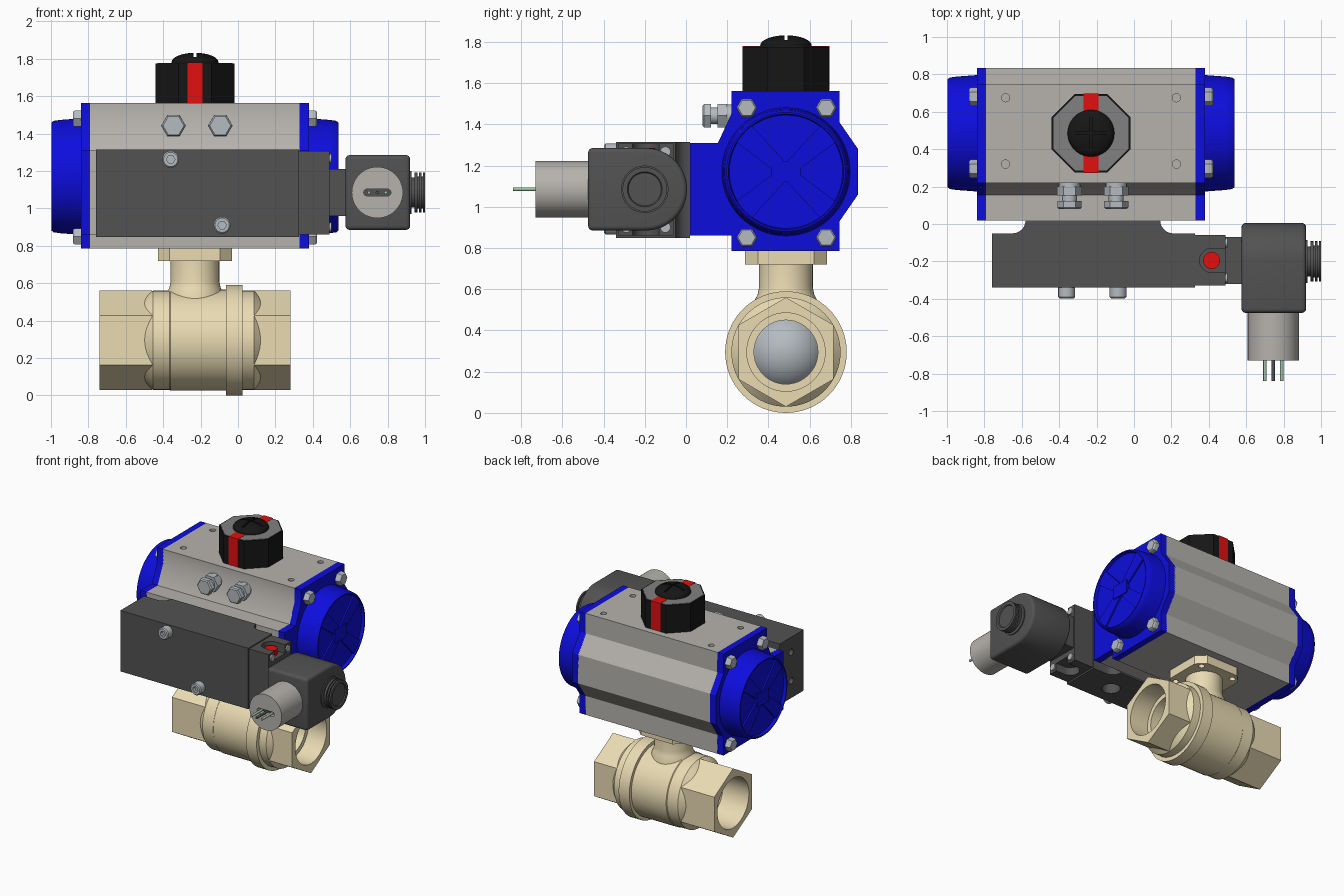
import bpy, bmesh
from math import sin, cos, pi, radians

if "Cube" in bpy.data.objects:
    bpy.data.objects.remove(bpy.data.objects["Cube"])


def mat(name, *rgb):
    m = bpy.data.materials.new(name)
    m.diffuse_color = (*rgb, 1)
    m.use_nodes = True
    m.node_tree.nodes["Principled BSDF"].inputs["Base Color"].default_value = m.diffuse_color
    return m


BRASS = mat("brass", .82, .71, .45)
ALU = mat("aluminium", .47, .45, .42)
BLUE = mat("blue", .004, .004, .72)
DARK = mat("dark_grey", .085, .085, .085)
SILVER = mat("silver", .46, .50, .53)
BLACK = mat("black", .008, .008, .008)
RED = mat("red", .75, .005, .005)
GREY = mat("mid_grey", .22, .22, .22)
PIN = mat("pin_green", .35, .55, .38)


def place(axis, u, v, t):
    return {'x': (t, u, v), 'y': (u, t, v), 'z': (u, v, t)}[axis]


def make(name, bm, m):
    bmesh.ops.remove_doubles(bm, verts=bm.verts, dist=1e-5)
    bmesh.ops.recalc_face_normals(bm, faces=bm.faces)
    me = bpy.data.meshes.new(name)
    bm.to_mesh(me)
    bm.free()
    ob = bpy.data.objects.new(name, me)
    bpy.context.collection.objects.link(ob)
    if m:
        me.materials.append(m)
    return ob


def prism(name, pts, axis, a, b, m=None):
    """Extrude a 2D outline along an axis from a to b."""
    bm = bmesh.new()
    lo, hi = ([bm.verts.new(place(axis, u, v, t)) for u, v in pts] for t in (a, b))
    bm.faces.new(lo)
    bm.faces.new(hi)
    n = len(pts)
    for i in range(n):
        j = (i + 1) % n
        bm.faces.new((lo[i], lo[j], hi[j], hi[i]))
    return make(name, bm, m)


def box(name, x, y, z, m=None):
    return prism(name, [(x[0], y[0]), (x[1], y[0]), (x[1], y[1]), (x[0], y[1])], 'z', *z, m)


def lathe(name, prof, axis, c, m=None, seg=48, phase=0.0):
    """Revolve (position, radius) points about an axis through c; ends are closed on the axis."""
    bm = bmesh.new()
    prof = [(prof[0][0], 0)] + prof + [(prof[-1][0], 0)]
    rings = [[bm.verts.new(place(axis, c[0] + r * cos(phase + 2 * pi * i / seg),
                                 c[1] + r * sin(phase + 2 * pi * i / seg), t))
              for i in range(seg)] for t, r in prof]
    for p, q in zip(rings, rings[1:]):
        for i in range(seg):
            j = (i + 1) % seg
            bm.faces.new((p[i], p[j], q[j], q[i]))
    return make(name, bm, m)


def rod(name, axis, c, a, b, r, m=None, seg=32, phase=0.0):
    return lathe(name, [(a, r), (b, r)], axis, c, m, seg, phase)


def apply(ob, mod):
    bpy.context.view_layer.objects.active = ob
    bpy.ops.object.modifier_apply(modifier=mod.name)


def cut(ob, *cutters):
    for c in cutters:
        mod = ob.modifiers.new("cut", 'BOOLEAN')
        mod.operation, mod.solver, mod.object = 'DIFFERENCE', 'EXACT', c
        apply(ob, mod)
        bpy.data.objects.remove(c)


def arc(cx, cy, r, a, b, n=10):
    return [(cx + r * cos(radians(a + (b - a) * i / n)), cy + r * sin(radians(a + (b - a) * i / n)))
            for i in range(n + 1)]


CX, CY, VZ, AZ = -.23, .485, .295, 1.17

# ball valve: round body, hexagonal ports, ball
body = lathe("valve_body", [(-.505, .225), (-.455, .265), (-.365, .265), (-.36, .27), (-.065, .27), (-.065, .295),
                            (.025, .295), (.025, .265), (.085, .265), (.125, .225)], 'x', (CY, VZ), BRASS, 64)
cut(body, rod("bore", 'x', (CY, VZ), -.8, .4, .155, seg=48))
for s, side in ((-1, "left"), (1, "right")):
    port = lathe("valve_port_" + side, [(CX + s * .51, .265), (CX + s * .23, .265)], 'x', (CY, VZ), BRASS, 6, pi / 6)
    cut(port, lathe("bore", [(CX + s * .6, .19), (CX + s * .29, .19), (CX + s * .27, .155), (CX + s * .1, .155)],
                    'x', (CY, VZ)))
lathe("valve_ball", [(CX - .2 * cos(pi * i / 20), .2 * sin(pi * i / 20)) for i in range(21)], 'x', (CY, VZ), SILVER)
lathe("valve_neck", [(.45, .155), (.55, .15), (.575, .137), (.61, .13), (.73, .13)], 'z', (CX, CY), BRASS)
k, h = .135, .198
plate = prism("valve_flange", [(CX + x, CY + y) for x, y in
              ((h, -k), (h, k), (k, h), (-k, h), (-h, k), (-h, -k), (-k, -h), (k, -h))], 'z', .72, .785, BRASS)
cut(plate, *[rod("hole", 'z', (CX + a * .14, CY + b * .14), .7, .76, .022, seg=16) for a in (-1, 1) for b in (-1, 1)])

# actuator housing and end plates share one outline
outline = [(.22, .785), (.745, .785), (.745, .93), (.835, 1.06), (.835, 1.28), (.745, 1.41), (.745, 1.563),
           (.22, 1.563), (.22, 1.45), (.155, 1.31), (.02, 1.31), (.02, .86), (.22, .86)]
housing = prism("actuator_housing", outline, 'x', CX - .56, CX + .56, ALU)
cut(housing, *[rod("hole", 'z', (CX + s * .457, y), 1.545, 1.6, .022, seg=20) for s in (-1, 1) for y in (.32, .675)])
for s, side in ((-1, "left"), (1, "right")):
    prism("end_plate_" + side, outline, 'x', CX + s * .555, CX + s * .61, BLUE)
    lathe("end_cap_" + side, [(CX + s * t, r) for t, r in
          ((.6, .312), (.72, .303), (.755, .298), (.768, .288), (.768, .28), (.745, .275))], 'x', (CY, AZ), BLUE, 64)
    for a in (42, 138, 222, 318):
        c, d = cos(radians(a)), sin(radians(a))
        prism(f"cap_rib_{side}_{a}", [(CY + u * c - v * d, AZ + u * d + v * c) for u, v in
              ((0, -.03), (.277, -.055), (.277, .055), (0, .03))], 'x', CX + s * .735, CX + s * .757, BLUE)
    box("cap_boss_" + side, (CX + s * .735, CX + s * .764), (CY - .072, CY + .072), (AZ - .05, AZ + .05), BLUE)
    for y in (.295, .68):
        for z in (.85, 1.48):
            lathe(f"end_bolt_{side}", [(CX + s * .6, .05), (CX + s * .642, .05), (CX + s * .652, .042)],
                  'x', (y, z), SILVER, 6)

# position indicator
oct_r = 1 / cos(pi / 8)
rod("indicator_housing", 'z', (CX, CY), 1.56, 1.775, .21 * oct_r, BLACK, 8, pi / 8)
rod("indicator_top", 'z', (CX, CY), 1.77, 1.778, .2 * oct_r, GREY, 8, pi / 8)
box("indicator_stripe", (CX - .04, CX + .04), (CY - .212, CY + .212), (1.564, 1.78), RED)
dome = lathe("indicator_dome", [(1.77, .125)] + [(1.782 + .05 * sin(i * pi / 16), .125 * cos(i * pi / 16))
                                                for i in range(9)], 'z', (CX, CY), BLACK)
cut(dome, box("slot", (CX - .007, CX + .007), (CY - .2, CY + .2), (1.81, 1.9)),
    box("slot", (CX - .2, CX + .2), (CY - .007, CY + .007), (1.81, 1.9)))

# exhaust fittings on the front face
for x in (-.345, -.095):
    rod("fitting_shaft", 'y', (x, 1.442), .1, .24, .04, SILVER)
    lathe("fitting_head", [(.08, .056), (.088, .065), (.122, .065)], 'y', (x, 1.442), SILVER, 6)
    rod("fitting_nut", 'y', (x, 1.442), .152, .2, .066, SILVER, 6)
    rod("fitting_washer", 'y', (x, 1.442), .2, .225, .055, SILVER)

# pilot valve block with raised mounting pad and ports underneath
block = prism("pilot_block", [(-.76, -.34), (.325, -.34), (.325, -.05)] + arc(.21, .02, .07, 270, 180)
              + arc(-.65, .02, .07, 0, -90) + [(-.76, -.05)], 'z', .848, 1.315, DARK)
cut(block, *[rod("port", 'z', (x, -.19), .8, .95, .065) for x in (-.49, -.22, .05)],
    *[rod("port", 'x', (-.19, z), -.8, -.72, .025, seg=20) for z in (.98, 1.2)])
for x, z in ((-.36, 1.262), (-.085, .91)):
    screw = lathe("block_screw", [(-.33, .045), (-.39, .045), (-.397, .038)], 'y', (x, z), SILVER)
    cut(screw, rod("socket", 'y', (x, z), -.41, -.37, .023, seg=6))

# manual override section with button pockets
over = box("override_block", (.32, .49), (-.33, -.06), (.86, 1.307), DARK)
pocket = [(.52, -.26), (.52, -.13)] + arc(.415, -.195, .065, 90, 270)
cut(over, prism("pocket", pocket, 'z', 1.24, 1.35), prism("pocket", pocket, 'z', .8, .92))
rod("override_button", 'z', (.415, -.195), 1.23, 1.285, .045, RED)
for y in (-.29, -.1):
    for z in (.9, 1.267):
        rod("override_screw", 'x', (y, z), .48, .5, .025, SILVER, 20)
box("coil_neck", (.48, .585), (-.32, -.07), (.96, 1.21), DARK)

# solenoid coil housing
coil = prism("coil_housing", [(-.475, .885)] + arc(-.195, 1.085, .2, -90, 90, 24) + [(-.475, 1.285)],
             'x', .575, .92, DARK)
bev = coil.modifiers.new("bevel", 'BEVEL')
bev.width, bev.segments, bev.limit_method, bev.angle_limit = .022, 4, 'ANGLE', radians(50)
apply(coil, bev)
lathe("coil_gland", [(.9, .115), (.928, .115), (.928, .08), (.943, .08), (.943, .108), (.96, .108), (.96, .085),
                     (.968, .085), (.968, .108), (.98, .108), (.98, .085), (.988, .085), (.988, .108), (1, .108),
                     (1, .085), (.992, .08)], 'x', (-.2, 1.085), DARK, 40)

# plug connector with pins
plug = rod("connector", 'y', (.745, 1.085), -.46, -.73, .137, ALU, 48)
cut(plug, prism("slot", arc(.69, 1.085, .018, 90, 270) + arc(.8, 1.085, .018, -90, 90), 'y', -.76, -.68))
prism("connector_slot_floor", arc(.69, 1.085, .018, 90, 270) + arc(.8, 1.085, .018, -90, 90), 'y', -.69, -.675, DARK)
for x, m in ((.7, PIN), (.745, DARK), (.79, PIN)):
    rod("connector_pin", 'y', (x, 1.085), -.67, -.84, .009, m, 16)

# smooth round surfaces, keep edges crisp
for ob in bpy.data.objects:
    ob.data.shade_smooth()
    ob.data.set_sharp_from_angle(angle=radians(30))
